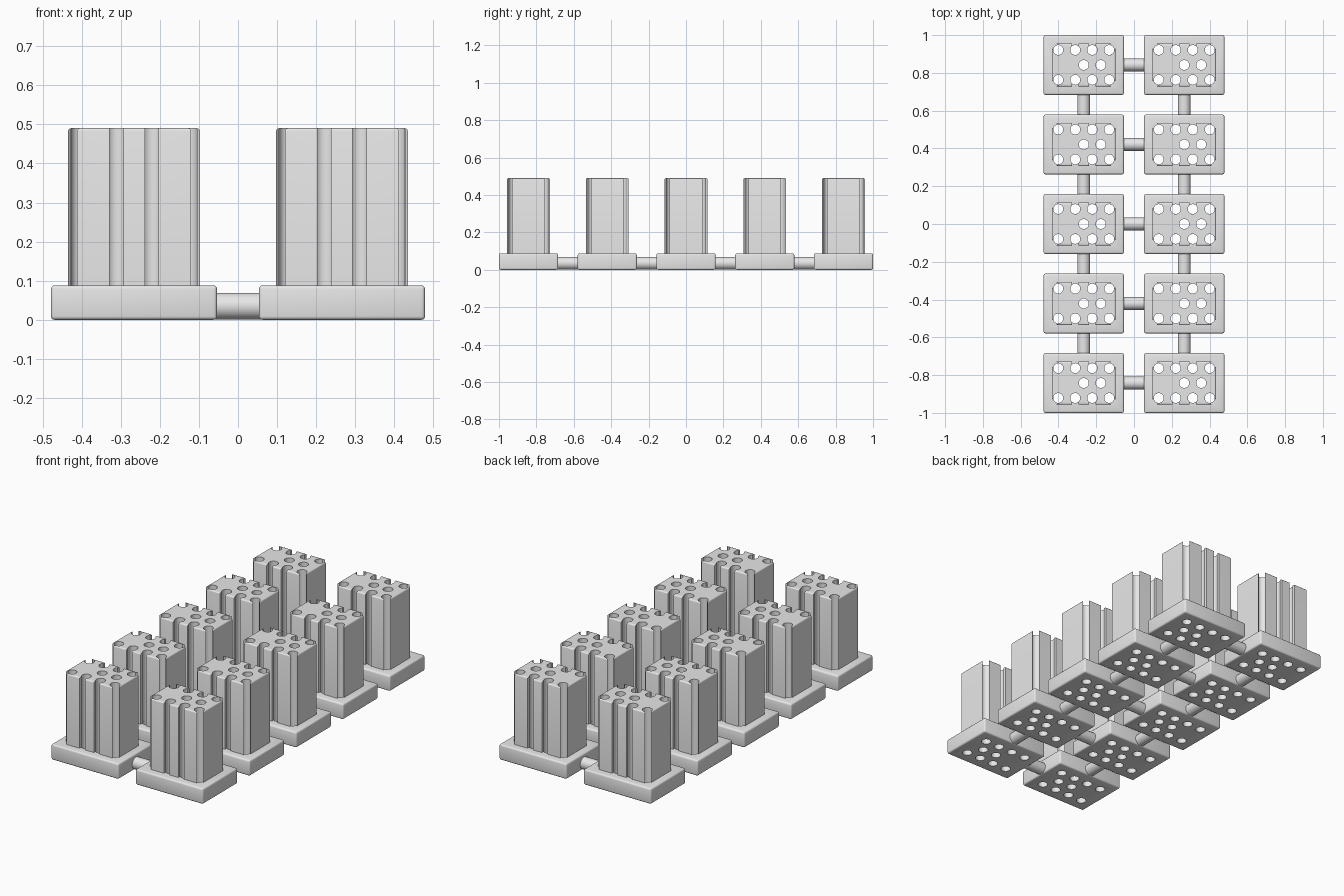
import bpy, bmesh, math
from mathutils import Matrix, Vector

cube = bpy.data.objects.get("Cube")
if cube:
    bpy.data.objects.remove(cube, do_unlink=True)

GREY = bpy.data.materials.new("light_grey")
GREY.use_nodes = True
colour = (0.8, 0.8, 0.8, 1)
GREY.diffuse_color = colour
GREY.node_tree.nodes["Principled BSDF"].inputs["Base Color"].default_value = colour

COLUMN_X, ROW_STEP = 0.266, 0.421
BASE_TOP, TOWER_TOP = 0.088, 0.49
HOLE_R, SLIT_HALF = 0.026, 0.0175
ROD_R = 0.034


def add_object(name, mesh, location=(0, 0, 0)):
    ob = bpy.data.objects.new(name, mesh)
    ob.location = location
    bpy.context.collection.objects.link(ob)
    return ob


def bm_object(name, bm):
    bmesh.ops.recalc_face_normals(bm, faces=bm.faces)
    mesh = bpy.data.meshes.new(name)
    bm.to_mesh(mesh)
    bm.free()
    mesh.materials.append(GREY)
    return add_object(name, mesh)


def rounded_box(name, size, z0, z1, bevel):
    bm = bmesh.new()
    bmesh.ops.create_cube(bm, size=1)
    bmesh.ops.scale(bm, vec=(size[0], size[1], z1 - z0), verts=bm.verts)
    bmesh.ops.translate(bm, vec=(0, 0, (z0 + z1) / 2), verts=bm.verts)
    edges = [e for e in bm.edges if z0 == 0 or max(v.co.z for v in e.verts) > z0 + 0.01]
    bmesh.ops.bevel(bm, geom=edges, offset=bevel, segments=3, profile=0.5, affect='EDGES')
    return bm_object(name, bm)


def hole_profile(x, y, slit_angle=None):
    # A round hole, or a keyhole whose slit runs outwards along slit_angle
    centre = Vector((x, y, 0))
    n = 32
    if slit_angle is None:
        return [centre + Vector((math.cos(a), math.sin(a), 0)) * HOLE_R
                for a in (math.tau * i / n for i in range(n))]
    start = math.asin(SLIT_HALF / HOLE_R)
    angles = [start + (math.tau - 2 * start) * i / n for i in range(n + 1)]
    pts = [Vector((math.cos(a), math.sin(a), 0)) * HOLE_R for a in angles]
    pts += [Vector((0.1, -SLIT_HALF, 0)), Vector((0.1, SLIT_HALF, 0))]
    turn = Matrix.Rotation(slit_angle, 3, 'Z')
    return [centre + turn @ p for p in pts]


def cut(ob, profiles):
    # Extrude the profiles into one cutter and subtract it
    bm = bmesh.new()
    for pts in profiles:
        face = bm.faces.new([bm.verts.new(p + Vector((0, 0, -0.1))) for p in pts])
        new = bmesh.ops.extrude_face_region(bm, geom=[face])["geom"]
        bmesh.ops.translate(bm, vec=(0, 0, 0.8),
                            verts=[v for v in new if isinstance(v, bmesh.types.BMVert)])
    cutter = bm_object("hole_cutter", bm)
    cutter.hide_render = True
    mod = ob.modifiers.new("holes", 'BOOLEAN')
    mod.operation, mod.solver, mod.object = 'DIFFERENCE', 'EXACT', cutter
    graph = bpy.context.evaluated_depsgraph_get()
    mesh = bpy.data.meshes.new_from_object(ob.evaluated_get(graph))
    ob.modifiers.clear()
    ob.data = mesh
    bpy.data.objects.remove(cutter, do_unlink=True)


def smooth(ob):
    bpy.ops.object.select_all(action='DESELECT')
    bpy.context.view_layer.objects.active = ob
    ob.select_set(True)
    bpy.ops.object.shade_smooth_by_angle(angle=math.radians(35))


# Hole pattern: two outer rows of four, plus two in the middle row
round_holes = [hole_profile(x, 0) for x in (0, 0.09)]
keyholes = list(round_holes)
for side in (-1, 1):
    for x in (-0.135, -0.045, 0.045, 0.135):
        corner = abs(x) > 0.1
        angle = math.atan2(side, math.copysign(1, x) if corner else 0)
        round_holes.append(hole_profile(x, side * 0.079))
        keyholes.append(hole_profile(x, side * 0.079, angle))

# Base slab and slotted tower
base = rounded_box("base", (0.425, 0.316), 0, BASE_TOP, 0.009)
cut(base, round_holes)
tower = rounded_box("tower", (0.337, 0.229), BASE_TOP, TOWER_TOP, 0.007)
cut(tower, keyholes)


# Connecting rods
def rod(name, length, axis):
    bm = bmesh.new()
    bmesh.ops.create_cone(bm, cap_ends=True, segments=32, radius1=ROD_R, radius2=ROD_R,
                          depth=length, matrix=Matrix.Rotation(math.pi / 2, 4, axis))
    return bm_object(name, bm)


cross_rod = rod("cross_rod", 0.125, 'Y')
long_rod = rod("long_rod", 0.123, 'X')
parts = (base, tower, cross_rod, long_rod)
for part in parts:
    smooth(part)

# Lay out two columns of five blocks
for row in range(-2, 3):
    y = row * ROW_STEP
    add_object("cross_rod", cross_rod.data, (0, y, ROD_R + 0.001))
    for x in (-COLUMN_X, COLUMN_X):
        add_object("base", base.data, (x, y, 0))
        add_object("tower", tower.data, (x, y, 0))
        if row < 2:
            add_object("long_rod", long_rod.data, (x, y + ROW_STEP / 2, ROD_R + 0.001))

for part in parts:
    bpy.data.objects.remove(part, do_unlink=True)
